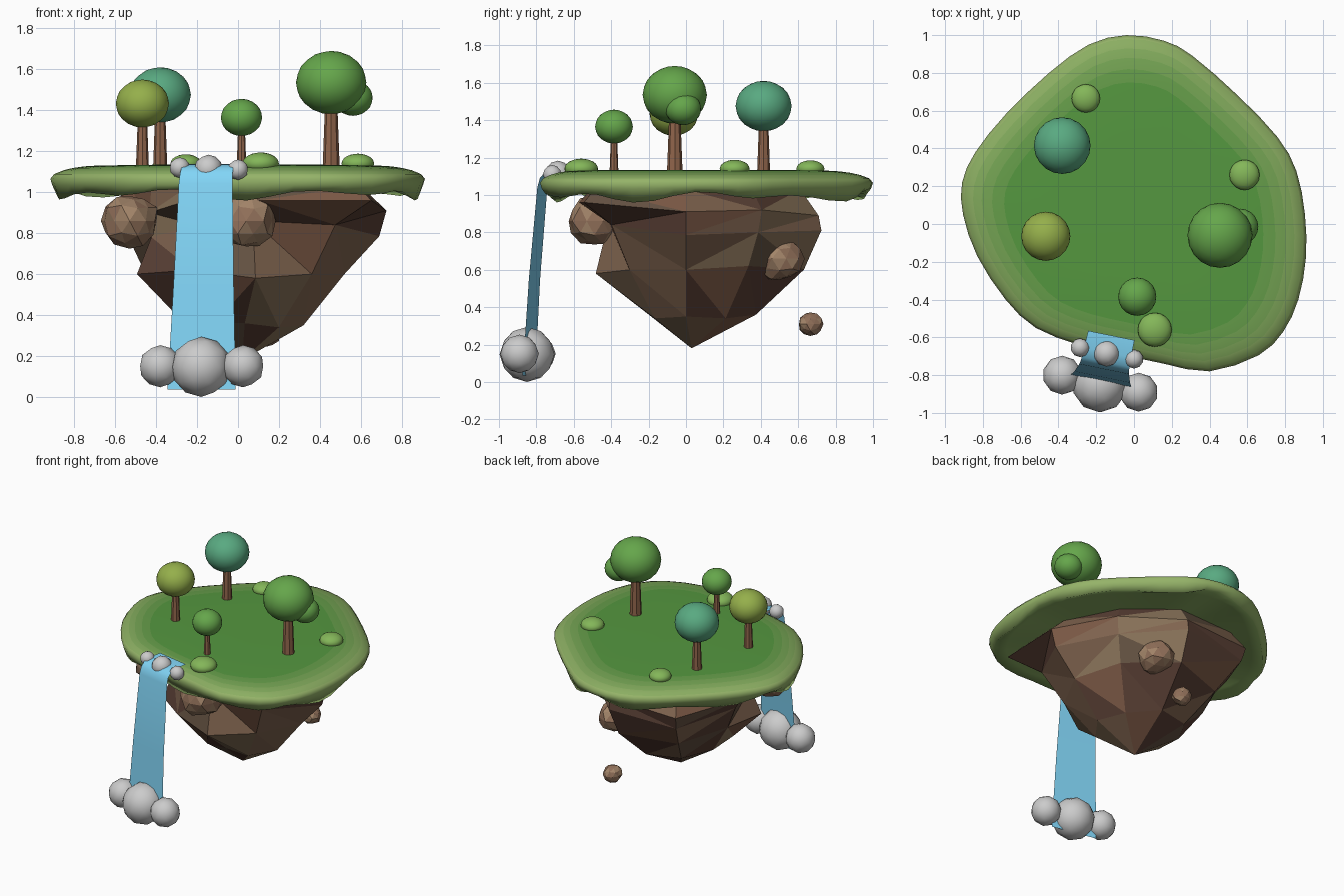
import bpy, bmesh, math, random
from mathutils import Vector

if "Cube" in bpy.data.objects:
    bpy.data.objects.remove(bpy.data.objects["Cube"])

random.seed(4)

def mat(name, r, g, b):
    m = bpy.data.materials.new(name)
    m.diffuse_color = (r, g, b, 1)
    m.use_nodes = True
    m.node_tree.nodes["Principled BSDF"].inputs["Base Color"].default_value = m.diffuse_color
    return m

def mix(a, b, t):
    return [p + (q - p) * t for p, q in zip(a, b)]

GRASS = [mat("grass_%d" % i, *mix((.09, .31, .05), (.30, .45, .14), i / 5)) for i in range(6)]
ROCK = [mat("rock_%d" % i, *c) for i, c in enumerate(
    [(.13, .085, .055), (.22, .13, .08), (.10, .05, .035), (.20, .10, .06), (.25, .17, .10)])]
BOULDER = [mat("boulder_brown", .28, .16, .10), mat("boulder_tan", .36, .23, .14)]
BARK = mat("bark", .28, .13, .07)
WATER = mat("water", .22, .66, .92)
GREEN = mat("leaf_green", .13, .38, .07)
TEAL = mat("leaf_teal", .10, .40, .22)
OLIVE = mat("leaf_olive", .30, .43, .07)
BUSH = mat("leaf_bush", .23, .47, .10)

def finish(name, bm, mats=(), smooth=False):
    bmesh.ops.recalc_face_normals(bm, faces=bm.faces)
    me = bpy.data.meshes.new(name)
    for f in bm.faces:
        f.smooth = smooth
    bm.to_mesh(me)
    bm.free()
    for m in mats:
        me.materials.append(m)
    ob = bpy.data.objects.new(name, me)
    bpy.context.collection.objects.link(ob)
    return ob

def bridge(bm, a, b, material=0):
    n = len(a)
    for i in range(n):
        f = bm.faces.new((a[i], a[(i + 1) % n], b[(i + 1) % n], b[i]))
        f.material_index = material

def fan(bm, ring, tip, material=0):
    v = bm.verts.new(tip)
    for i in range(len(ring)):
        f = bm.faces.new((ring[i], ring[(i + 1) % len(ring)], v))
        f.material_index = material

def ball(name, loc, r, rz=None, mats=(), sub=3, smooth=True, jitter=0):
    bm = bmesh.new()
    bmesh.ops.create_icosphere(bm, subdivisions=sub, radius=1)
    for v in bm.verts:
        k = 1 + random.uniform(-jitter, jitter)
        v.co = Vector((v.co.x * r * k, v.co.y * r * k, v.co.z * (rz or r) * k)) + Vector(loc)
    if len(mats) > 1:
        for f in bm.faces:
            f.material_index = random.randrange(len(mats))
    return finish(name, bm, mats, smooth)

# Grass cap: outline smoothed, then stacked rings with a wavy hanging edge
outline = [(-.04, 1), (.16, .97), (.31, .89), (.55, .68), (.76, .46), (.86, .28), (.905, .05),
           (.91, -.18), (.87, -.40), (.79, -.57), (.66, -.695), (.40, -.78), (.16, -.74),
           (-.07, -.69), (-.29, -.64), (-.52, -.55), (-.68, -.40), (-.83, -.17), (-.905, .05),
           (-.91, .22), (-.84, .38), (-.68, .58), (-.45, .80), (-.24, .95)]
pts = []
for i in range(len(outline)):
    a, b, c, d = (Vector(outline[(i + k) % len(outline)]) for k in (-1, 0, 1, 2))
    pts += [b, (b + c) * .5625 - (a + d) * .0625]
bm = bmesh.new()
rings = []
for s, z in [(.45, 1.134), (.75, 1.13), (.82, 1.126), (.88, 1.118), (.93, 1.107), (.98, 1.088),
             (1, 1.065), (.99, 1.035), (.965, None), (.88, 1.015)]:
    ring = []
    for i, p in enumerate(pts):
        t = math.tau * i / len(pts)
        zz = z or .99 + .018 * math.sin(9 * t) + .014 * math.sin(5 * t + 1)
        ring.append(bm.verts.new((p.x * s, p.y * s, zz)))
    rings.append(ring)
for i in range(len(rings) - 1):
    bridge(bm, rings[i], rings[i + 1], (0, 1, 2, 3, 4, 5, 5, 5, 4)[i])
fan(bm, rings[0], (0, 0, 1.134))
fan(bm, rings[-1], (0, 0, 1.015), 4)
finish("grass_cap", bm, GRASS, True)

# Faceted rock underside with a jutting tilted slab: (radius, height) every 40 degrees
layers = [
    [(.60, 1.03), (.55, 1.03), (.62, 1.03), (.68, 1.03), (.58, 1.03), (.45, 1.03), (.48, 1.03), (.52, 1.03), (.76, 1.03)],
    [(.725, .91), (.63, .92), (.72, .89), (.80, .87), (.66, .90), (.46, .90), (.55, .95), (.58, .96), (.85, .96)],
    [(.69, .785), (.60, .80), (.735, .81), (.77, .78), (.58, .80), (.45, .78), (.41, .84), (.42, .86), (.62, .84)],
    [(.52, .60), (.52, .62), (.64, .60), (.58, .58), (.49, .62), (.525, .60), (.45, .62), (.49, .58), (.47, .60)],
    [(.32, .35), (.33, .34), (.38, .36), (.36, .37), (.32, .39), (.33, .41), (.23, .36), (.19, .36), (.26, .34)]]
bm = bmesh.new()
rings = [[bm.verts.new((r * math.cos(math.radians(40 * i)), r * math.sin(math.radians(40 * i)), z))
          for i, (r, z) in enumerate(layer)] for layer in layers]
for a, b in zip(rings, rings[1:]):
    bridge(bm, a, b)
bm.faces.new(rings[0])
fan(bm, rings[-1], (.02, .03, .18))
bmesh.ops.triangulate(bm, faces=bm.faces)
for f in bm.faces:
    f.material_index = random.randrange(len(ROCK))
finish("rock_underside", bm, ROCK)

# Boulders stuck in the rock and one loose fragment
for name, loc, r in [("boulder_left", (-.53, -.22, .86), .14), ("boulder_front", (.04, -.49, .86), .14),
                     ("boulder_back", (.22, .50, .66), .125), ("floating_fragment", (.14, .665, .31), .066)]:
    ball(name, loc, r, r * .95, BOULDER, 2, False, .09)

# Waterfall sheet: rows of centre x, y, z and half width
rows = [(-.12, -.59, 1.137, .125), (-.14, -.68, 1.135, .127), (-.15, -.73, 1.12, .129),
        (-.155, -.755, 1.09, .131), (-.158, -.768, 1.04, .134), (-.168, -.81, .55, .15), (-.178, -.84, .035, .170)]
bm = bmesh.new()
sheet = [[bm.verts.new((x + s * h * .98, y - s * h * .2, z)) for s in (-1, -.33, .33, 1)] for x, y, z, h in rows]
for a, b in zip(sheet, sheet[1:]):
    for i in range(3):
        bm.faces.new((a[i], b[i], b[i + 1], a[i + 1]))
finish("waterfall", bm, [WATER], True)

# Spray balls at the foot and stones at the lip (grey)
for i, (x, y, z, r) in enumerate([(-.18, -.85, .147, .147), (.025, -.89, .15, .103), (-.38, -.80, .15, .103)]):
    ball("spray_%d" % i, (x, y, z), r, sub=2)
for i, (x, y, z, r) in enumerate([(-.285, -.655, 1.12, .05), (-.145, -.685, 1.113, .07), (0, -.715, 1.11, .05)]):
    ball("lip_stone_%d" % i, (x, y, z), r, sub=2)

# Trees: tapered trunk and squashed crown
for i, (x, y, z, r, tr, m) in enumerate([
        (.455, -.06, 1.535, .172, .042, GREEN), (-.38, .415, 1.475, .15, .035, TEAL),
        (-.467, -.065, 1.433, .13, .032, OLIVE), (.017, -.385, 1.365, .101, .024, GREEN)]):
    bm = bmesh.new()
    bmesh.ops.create_cone(bm, cap_ends=True, segments=8, radius1=tr, radius2=tr * .62, depth=z - 1.11)
    bmesh.ops.translate(bm, verts=bm.verts, vec=(x, y, (z + 1.11) / 2))
    finish("trunk_%d" % i, bm, [BARK])
    ball("crown_%d" % i, (x, y, z), r, r * .9, [m])
ball("crown_side_lobe", (.562, -.015, 1.46), .096, .087, [GREEN])

# Low bushes
for i, (x, y, r) in enumerate([(-.255, .665, .075), (.585, .26, .08), (.11, -.56, .09)]):
    ball("bush_%d" % i, (x, y, 1.14), r, r * .6, [BUSH])
